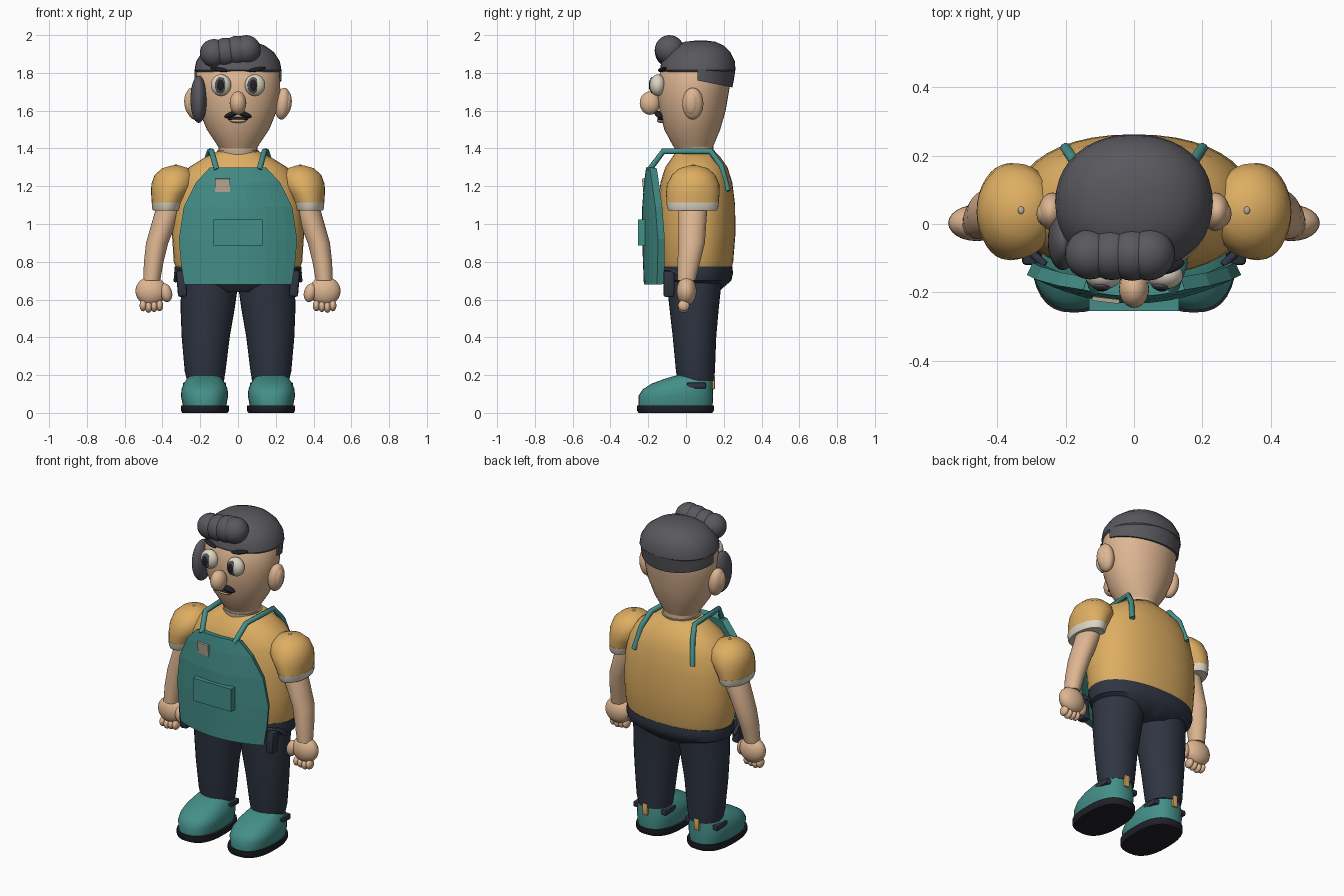
import bpy, bmesh, math
from mathutils import Vector

cube = bpy.data.objects.get("Cube")
if cube:
    bpy.data.objects.remove(cube)


def material(name, *rgb):
    m = bpy.data.materials.new(name)
    m.use_nodes = True
    lin = [((c / 255 + 0.055) / 1.055) ** 2.4 for c in rgb] + [1]
    m.diffuse_color = lin
    m.node_tree.nodes["Principled BSDF"].inputs["Base Color"].default_value = lin
    return m


skin = material("skin", 222, 182, 146)
teal = material("teal", 68, 143, 137)
yellow = material("mustard", 222, 174, 98)
navy = material("navy", 47, 53, 66)
hair = material("charcoal", 89, 88, 94)
white = material("off_white", 222, 214, 196)
black = material("dark", 32, 33, 40)
patch = material("patch_beige", 186, 170, 152)


def finish(bm, name, mat, smooth=True):
    bmesh.ops.recalc_face_normals(bm, faces=bm.faces)
    me = bpy.data.meshes.new(name)
    bm.to_mesh(me)
    bm.free()
    me.materials.append(mat)
    ob = bpy.data.objects.new(name, me)
    bpy.context.collection.objects.link(ob)
    if smooth:
        bpy.ops.object.select_all(action="DESELECT")
        ob.select_set(True)
        bpy.context.view_layer.objects.active = ob
        bpy.ops.object.shade_smooth_by_angle(angle=math.radians(40))
    return ob


def loft(name, mat, rings, power=2, n=32, cuts=()):
    """Stack superellipse rings given as (z, rx, ry, cx, cy)."""
    bm = bmesh.new()
    loops = []
    for z, rx, ry, cx, cy in rings:
        loop = []
        for i in range(n):
            c, s = math.cos(math.tau * i / n), math.sin(math.tau * i / n)
            x = math.copysign(abs(c) ** (2 / power), c)
            y = math.copysign(abs(s) ** (2 / power), s)
            loop.append(bm.verts.new((cx + rx * x, cy + ry * y, z)))
        loops.append(loop)
    for a, b in zip(loops, loops[1:]):
        for i in range(n):
            j = (i + 1) % n
            bm.faces.new((a[i], a[j], b[j], b[i]))
    bm.faces.new(loops[0][::-1])
    bm.faces.new(loops[-1])
    for co, no in cuts:
        geom = bm.verts[:] + bm.edges[:] + bm.faces[:]
        bmesh.ops.bisect_plane(bm, geom=geom, plane_co=co, plane_no=no, clear_outer=True)
        bmesh.ops.holes_fill(bm, edges=[e for e in bm.edges if e.is_boundary])
    return finish(bm, name, mat)


def ball(name, mat, loc, radii, rot=(0, 0, 0)):
    bm = bmesh.new()
    bmesh.ops.create_uvsphere(bm, u_segments=24, v_segments=14, radius=1)
    ob = finish(bm, name, mat)
    ob.location, ob.scale, ob.rotation_euler = loc, radii, rot
    return ob


def box(name, mat, loc, size, bevel=0.0, rot=(0, 0, 0)):
    bm = bmesh.new()
    bmesh.ops.create_cube(bm, size=1)
    bmesh.ops.scale(bm, vec=size, verts=bm.verts)
    if bevel:
        bmesh.ops.bevel(bm, geom=bm.edges[:], offset=bevel, segments=2, affect="EDGES", profile=0.5)
    ob = finish(bm, name, mat, bevel > 0)
    ob.location, ob.rotation_euler = loc, rot
    return ob


def tube(name, mat, points, radius):
    cu = bpy.data.curves.new(name, "CURVE")
    cu.dimensions = "3D"
    cu.bevel_depth, cu.bevel_resolution, cu.use_fill_caps = radius, 2, True
    sp = cu.splines.new("POLY")
    sp.points.add(len(points) - 1)
    for p, co in zip(sp.points, points):
        p.co = (*co, 1)
    cu.materials.append(mat)
    ob = bpy.data.objects.new(name, cu)
    bpy.context.collection.objects.link(ob)
    return ob


# Torso, neck and hips
loft("shirt", yellow, [(0.76, .325, .185, 0, .055), (0.80, .34, .195, 0, .055),
                       (0.95, .35, .207, 0, .055), (1.1, .342, .205, 0, .055),
                       (1.22, .315, .19, 0, .055), (1.3, .26, .165, 0, .055),
                       (1.35, .18, .13, 0, .055), (1.385, .11, .1, 0, .05)], 2.2, 40)
loft("hips", navy, [(0.64, .2, .12, 0, .05), (0.70, .325, .185, 0, .055),
                    (0.74, .338, .194, 0, .055), (0.775, .335, .19, 0, .055)], 2.2, 40)
loft("neck", skin, [(1.34, .1, .1, 0, .045), (1.46, .105, .105, 0, .04)])
loft("collar", patch, [(1.365, .112, .108, 0, .045), (1.39, .112, .108, 0, .045)])

# Head and hair
loft("head", skin, [(1.40, .1, .1, 0, .04), (1.43, .118, .115, 0, .037), (1.5, .165, .148, 0, .033),
                    (1.6, .206, .175, 0, .035), (1.7, .224, .19, 0, .037),
                    (1.8, .222, .19, 0, .052), (1.88, .18, .15, 0, .06)], 2, 40)
loft("hair_cap", hair, [(1.805, .222, .19, 0, .062), (1.815, .23, .2, 0, .062), (1.86, .222, .195, 0, .064),
                        (1.91, .19, .168, 0, .067), (1.945, .142, .13, 0, .07),
                        (1.965, .085, .08, 0, .075), (1.972, .02, .02, 0, .08)], 2.15, 40)
loft("back_hair", hair, [(1.70, .228, .196, 0, .045), (1.76, .231, .2, 0, .053),
                         (1.82, .231, .2, 0, .062)], 2, 40,
     [((0, .06, 1.8), (0, -1, 0)), ((0, .06, 1.76), (0, -.2, -1))])
for x, z, r in ((-.128, 1.905, .074), (-.065, 1.91, .076), (-.005, 1.918, .078), (.043, 1.923, .077)):
    ball("quiff_lobe", hair, (x, -.088, z), (r, r, r))
ball("side_hair", hair, (-.208, -.05, 1.66), (.044, .085, .125))

# Face
ball("nose", skin, (0, -.19, 1.64), (.044, .055, .062))
ball("lower_lip", skin, (0, -.132, 1.548), (.045, .022, .013))
ball("mouth", black, (0, -.13, 1.556), (.055, .022, .011))
for s in (-1, 1):
    ball("eye", white, (s * .09, -.15, 1.735), (.054, .041, .057))
    ix = s * .087 - .006
    ball("iris", hair, (ix, -.179, 1.735), (.03, .015, .043))
    ball("pupil", black, (ix, -.184, 1.735), (.022, .013, .034))
    ball("eyebrow", black, (s * .1, -.125, 1.818), (.05, .02, .011), (0, -s * .16, s * .3))
    ball("moustache", black, (s * .034, -.143, 1.58), (.041, .022, .014), (0, s * .35, s * .25))
    ball("ear", skin, (s * .237, .036, 1.637), (.042, .056, .085), (0, s * .12, 0))
    ball("inner_ear", skin, (s * .258, .03, 1.637), (.026, .037, .062), (0, s * .12, 0))

# Limbs, mirrored left and right
for s in (-1, 1):
    def side(rings):
        return [(z, rx, ry, s * cx, cy) for z, rx, ry, cx, cy in rings]

    loft("sleeve", yellow, side([(1.11, .083, .137, .373, .035), (1.16, .1, .142, .36, .036),
                                 (1.21, .116, .139, .343, .038), (1.26, .105, .115, .336, .04),
                                 (1.295, .07, .075, .332, .04), (1.31, .02, .02, .33, .04)]))
    loft("sleeve_cuff", white, side([(1.072, .073, .128, .377, .035), (1.085, .079, .135, .376, .035),
                                     (1.115, .084, .139, .373, .035)]))
    ball("shoulder_stud", patch, (s * .33, .04, 1.31), (.009, .011, .005))
    loft("arm", skin, side([(1.16, .06, .07, .345, .035), (1.06, .069, .076, .372, .035),
                            (0.9, .059, .07, .428, .03), (0.8, .052, .06, .446, .015),
                            (0.70, .045, .047, .457, .003)]))
    ball("palm", skin, (s * .46, .003, .645), (.083, .053, .077))
    ball("thumb", skin, (s * .382, -.012, .636), (.033, .034, .05), (0, s * .25, 0))
    for i in range(4):
        ball("finger", skin, (s * (.415 + .029 * i), -.012, .568 - .004 * (i % 3)), (.019, .03, .03))

    loft("trouser_leg", navy, side([(0.17, .098, .096, .172, .052), (0.22, .108, .103, .174, .05),
                                    (0.4, .127, .115, .171, .045), (0.55, .143, .13, .161, .043),
                                    (0.66, .15, .142, .152, .043), (0.74, .15, .15, .15, .045)]))
    box("belt_pouch", navy, (s * .298, -.09, .685), (.05, .06, .14), .012, (0, s * .08, 0))
    tube("belt_loop", navy, [(s * .26, -.12, .76), (s * .325, -.06, .75), (s * .33, 0, .7)], .012)

    # Shoes
    loft("sole", black, side([(0, .12, .195, .175, -.056), (0.012, .127, .203, .175, -.056),
                              (0.04, .127, .203, .175, -.056)]), 2.6)
    loft("shoe", teal, side([(0.038, .115, .196, .177, -.055), (0.09, .125, .198, .177, -.054),
                             (0.125, .122, .185, .177, -.043), (0.155, .11, .162, .177, -.02),
                             (0.185, .09, .12, .177, .02), (0.2, .075, .09, .177, .048)]), 2.4)
    box("shoe_panel", navy, (s * .177, .055, .145), (.228, .1, .032), .006)
    box("heel_tab", yellow, (s * .177, .143, .16), (.035, .02, .07), .004)
    box("lace", patch, (s * .177, -.062, .187), (.09, .012, .01), .003)

    # Apron straps over the shoulders
    tube("apron_strap", teal, [(s * .112, -.195, 1.285), (s * .14, -.12, 1.385), (s * .15, .13, 1.385),
                               (s * .175, .185, 1.31), (s * .2, .222, 1.175)], .016)

# Apron: curved sheet whose width follows the outline
bm = bmesh.new()
outline = [(.68, .285), (.8, .303), (.92, .313), (1.09, .287), (1.22, .222), (1.3, .148)]
cols = 12
rows = []
for z, w in outline:
    row = []
    for i in range(cols + 1):
        x = w * (2 * i / cols - 1)
        lean = max(0, z - 1.15) * .14 + max(0, .9 - z) * .04
        row.append(bm.verts.new((x, -.232 + .85 * x * x + lean, z)))
    rows.append(row)
for a, b in zip(rows, rows[1:]):
    for i in range(cols):
        bm.faces.new((a[i], a[i + 1], b[i + 1], b[i]))
apron = finish(bm, "apron", teal, False)
for f in apron.data.polygons:
    if f.normal.y > 0:
        f.flip()
mod = apron.modifiers.new("thickness", "SOLIDIFY")
mod.thickness, mod.offset = .04, -1

box("apron_pocket", teal, (0, -.234, .955), (.262, .04, .14))
box("chest_patch", patch, (-.082, -.219, 1.205), (.08, .012, .07), 0, (.1, 0, -.12))
